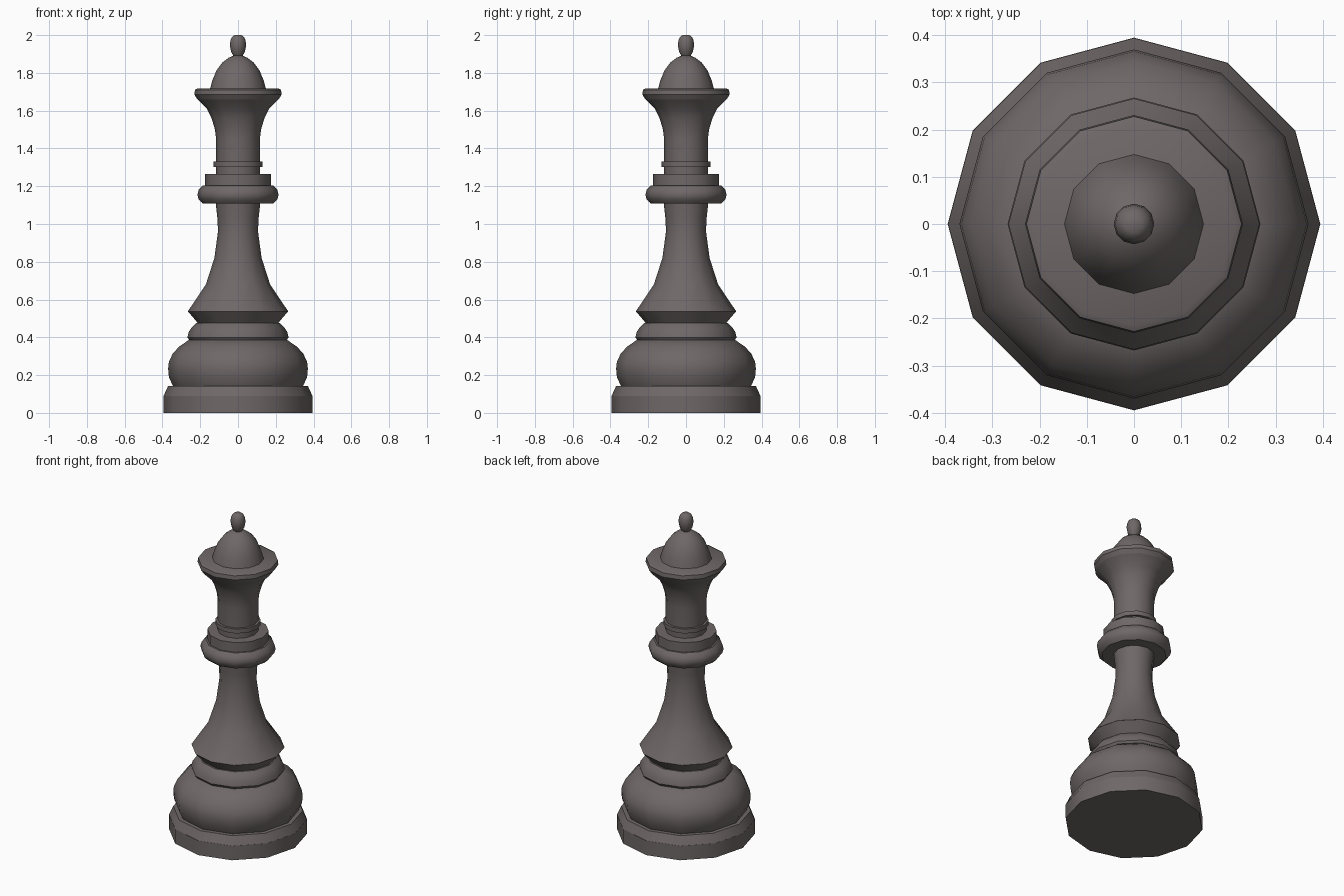
import bpy, bmesh, math

if "Cube" in bpy.data.objects:
    bpy.data.objects.remove(bpy.data.objects["Cube"])

SIDES = 12
mat = bpy.data.materials.new("dark warm grey")
mat.diffuse_color = (0.16, 0.137, 0.137, 1)
mat.use_nodes = True
mat.node_tree.nodes["Principled BSDF"].inputs["Base Color"].default_value = mat.diffuse_color


def lathe(name, profile):
    """Spin a list of (radius, height) into a closed 12-sided part."""
    bm = bmesh.new()
    rings = [[bm.verts.new((r * math.cos(2 * math.pi * i / SIDES),
                            r * math.sin(2 * math.pi * i / SIDES), z))
              for i in range(SIDES)] for r, z in profile]
    for a, b in zip(rings, rings[1:]):
        for i in range(SIDES):
            j = (i + 1) % SIDES
            bm.faces.new((a[i], a[j], b[j], b[i]))
    bm.faces.new(rings[0][::-1])
    bm.faces.new(rings[-1])
    me = bpy.data.meshes.new(name)
    bm.to_mesh(me)
    bm.free()
    me.materials.append(mat)
    ob = bpy.data.objects.new(name, me)
    bpy.context.collection.objects.link(ob)
    bpy.ops.object.select_all(action='DESELECT')
    ob.select_set(True)
    bpy.context.view_layer.objects.active = ob
    bpy.ops.object.shade_smooth_by_angle(angle=math.radians(38))


# Foot: plinth and bevelled top step
lathe("plinth", [(.395, 0), (.395, .09)])
lathe("plinth_step", [(.394, .09), (.37, .143)])
# Rounded lower body and the ring on it
lathe("lower_bulge", [(.345, .143), (.366, .19), (.37, .235), (.366, .27),
                      (.345, .315), (.31, .352), (.262, .385)])
lathe("lower_ring", [(.258, .385), (.268, .40), (.26, .43), (.243, .455), (.222, .475)])
# Flared skirt and tapering stem
lathe("skirt_underside", [(.212, .475), (.265, .537)])
lathe("stem", [(.266, .537), (.17, .68), (.125, .82), (.106, .96),
               (.109, 1.03), (.118, 1.11)])
# Collar rings
lathe("collar_ring", [(.185, 1.108), (.208, 1.13), (.215, 1.155),
                      (.208, 1.182), (.185, 1.205)])
lathe("collar_disc", [(.175, 1.20), (.175, 1.265)])
lathe("neck_ring", [(.13, 1.302), (.13, 1.33)])
# Neck flaring into the crown
lathe("neck_and_crown", [(.116, 1.26), (.116, 1.45), (.122, 1.50), (.14, 1.56),
                         (.165, 1.61), (.215, 1.66)])
lathe("crown_rim", [(.215, 1.66), (.231, 1.685), (.228, 1.71), (.214, 1.717)])
# Dome and finial
lathe("dome", [(.148, 1.715), (.136, 1.76), (.113, 1.815), (.083, 1.855),
               (.05, 1.88), (.02, 1.893)])
lathe("finial", [(.022, 1.888), (.036, 1.91), (.043, 1.945), (.04, 1.972),
                 (.032, 1.99), (.018, 2.0)])
